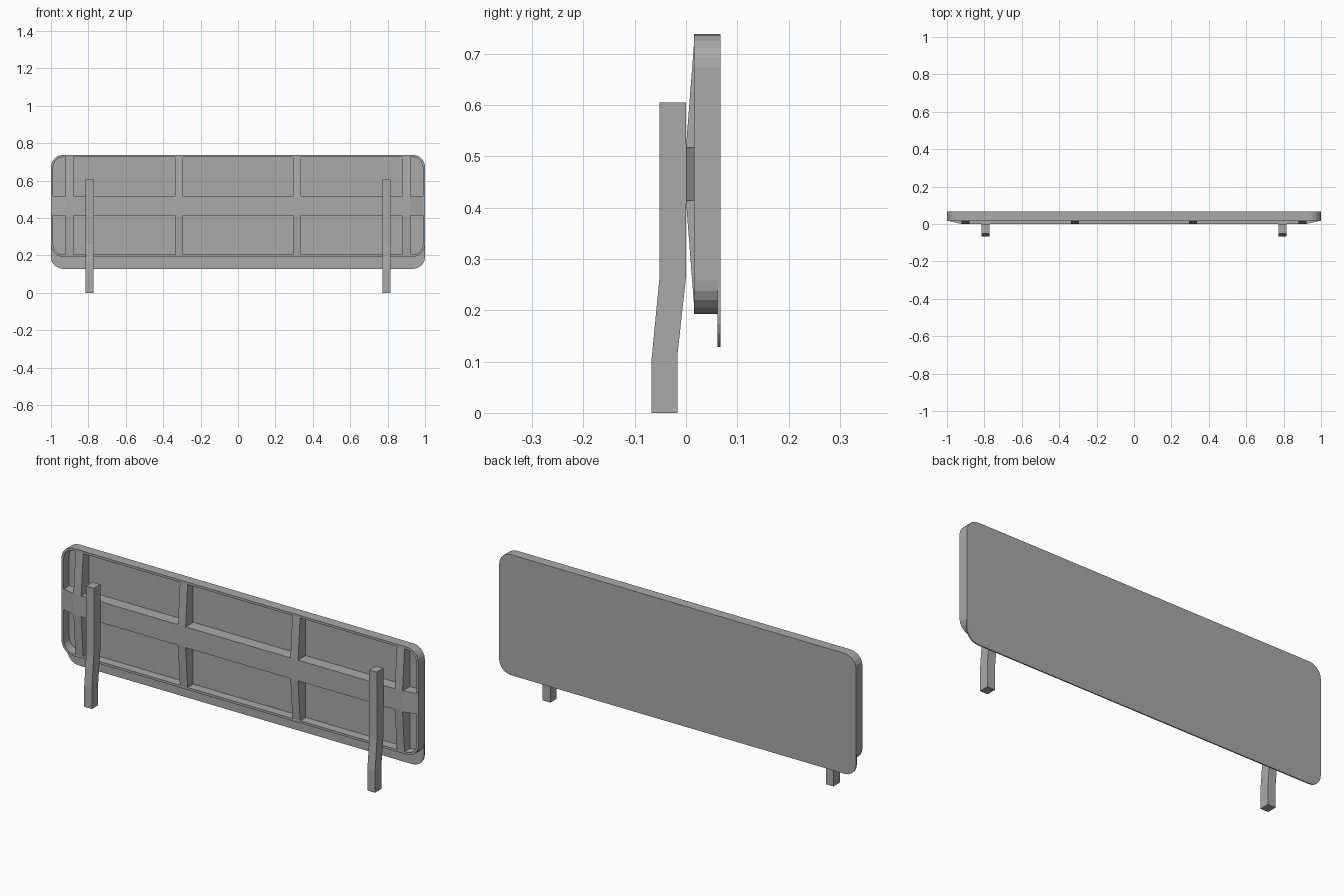
import bpy, bmesh, math
from mathutils import Vector

if "Cube" in bpy.data.objects:
    bpy.data.objects.remove(bpy.data.objects["Cube"])

mat = bpy.data.materials.new("plain grey")
mat.diffuse_color = (0.4, 0.4, 0.4, 1)
mat.use_nodes = True
mat.node_tree.nodes["Principled BSDF"].inputs["Base Color"].default_value = mat.diffuse_color


def finish(name, bm):
    bmesh.ops.recalc_face_normals(bm, faces=bm.faces)
    me = bpy.data.meshes.new(name)
    bm.to_mesh(me)
    bm.free()
    me.materials.append(mat)
    ob = bpy.data.objects.new(name, me)
    bpy.context.collection.objects.link(ob)
    return ob


def prism(name, pts, direction):
    """Extrude a closed 3D outline along a vector."""
    bm = bmesh.new()
    face = bm.faces.new([bm.verts.new(p) for p in pts])
    res = bmesh.ops.extrude_face_region(bm, geom=[face], use_keep_orig=True)
    verts = [g for g in res["geom"] if isinstance(g, bmesh.types.BMVert)]
    bmesh.ops.translate(bm, verts=verts, vec=Vector(direction))
    return finish(name, bm)


def rounded(hw, z0, z1, r, y, n=5):
    """Rounded rectangle outline in the xz plane."""
    pts = []
    corners = [(hw - r, z1 - r), (-hw + r, z1 - r), (-hw + r, z0 + r), (hw - r, z0 + r)]
    for k, (cx, cz) in enumerate(corners):
        for i in range(n + 1):
            a = math.pi / 2 * (k + i / n)
            pts.append((cx + r * math.cos(a), y, cz + r * math.sin(a)))
    return pts


TOP, BOTTOM, LIP, R, T = 0.738, 0.193, 0.128, 0.065, 0.012
FRONT, PLATE, BACK = 0.016, 0.061, 0.067
MID, HALF = 0.4655, 0.0525

# Thin back panel that hangs below the rim
prism("headboard_panel", rounded(1.0, LIP, TOP, R, PLATE), (0, BACK - PLATE, 0))

# Hollow rim around the panel
bm = bmesh.new()
loops = [[bm.verts.new(p) for p in pts] for pts in (
    rounded(1.0, BOTTOM, TOP, R, FRONT),
    rounded(1.0, BOTTOM, TOP, R, PLATE),
    rounded(1.0 - T, BOTTOM + T, TOP - T, R - T, PLATE),
    rounded(1.0 - T, BOTTOM + T, TOP - T, R - T, FRONT))]
for a, b in zip(loops, loops[1:] + loops[:1]):
    for i in range(len(a)):
        j = (i + 1) % len(a)
        bm.faces.new((a[i], a[j], b[j], b[i]))
finish("headboard_rim", bm)

# Horizontal rail with tapered ends
e, t, z = 1.0 - T, 0.92, MID - HALF
prism("cross_rail", [(-e, PLATE, z), (-e, FRONT, z), (-t, 0, z), (t, 0, z),
                     (e, FRONT, z), (e, PLATE, z)], (0, 0, 2 * HALF))

# Tapered vertical ribs above and below the rail
W = 0.043
for x in (-0.9, -0.315, 0.315, 0.9):
    for s, word in ((1, "upper"), (-1, "lower")):
        a = MID + s * HALF
        b = MID + s * ((TOP - BOTTOM) / 2 - T)
        x0 = x - W / 2
        prism(word + "_rib", [(x0, 0, a), (x0, FRONT, b), (x0, PLATE, b), (x0, PLATE, a)],
              (W, 0, 0))

# Cranked legs
for s, word in ((-1, "left"), (1, "right")):
    x0 = s * 0.793 - W / 2
    profile = [(-0.067, 0), (-0.067, 0.105), (-0.052, 0.26), (-0.052, 0.605),
               (0, 0.605), (0, 0.265), (-0.017, 0.11), (-0.017, 0)]
    prism(word + "_leg", [(x0, y, z) for y, z in profile], (W, 0, 0))
